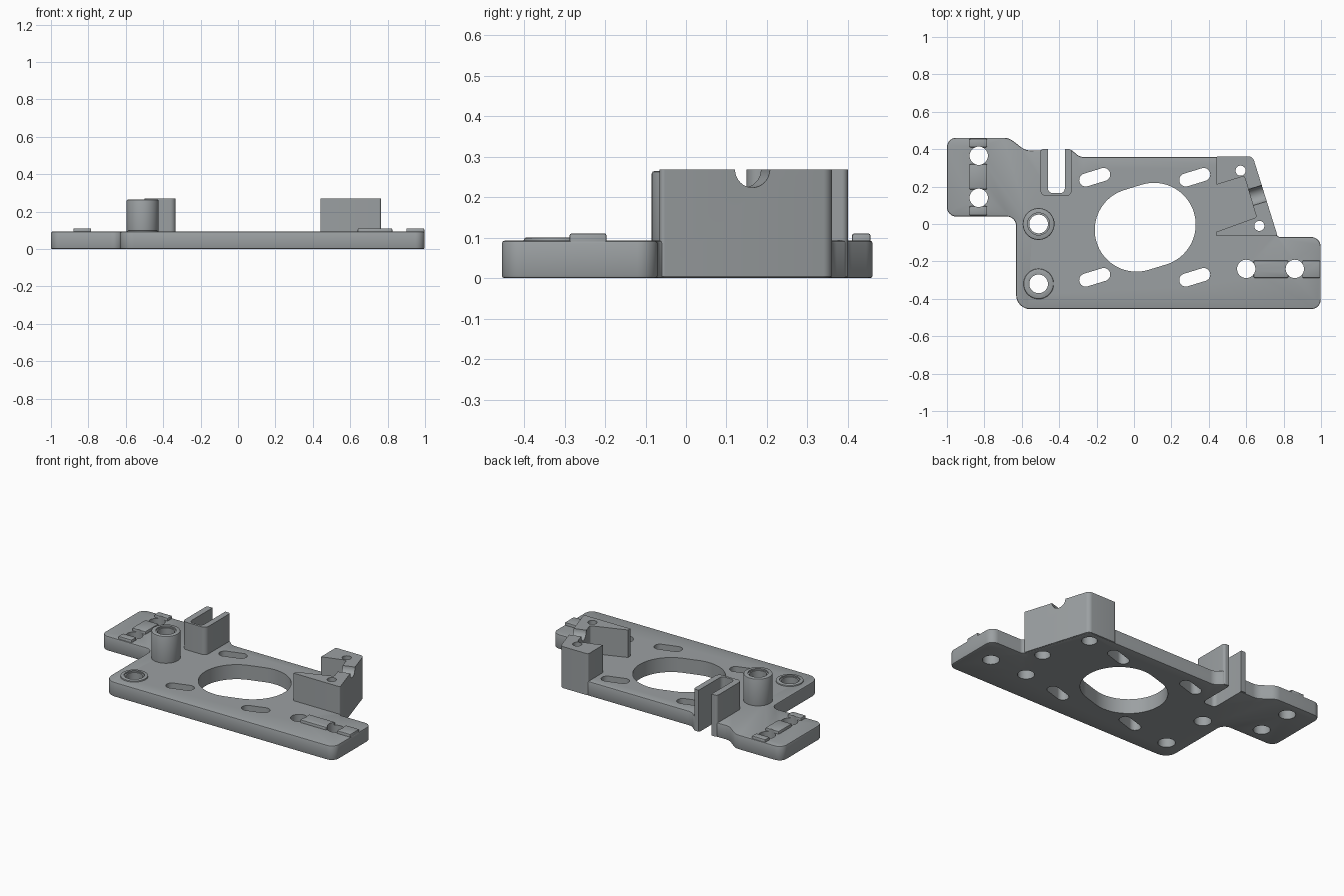
import bpy, bmesh, math
from mathutils import Vector, Matrix

if "Cube" in bpy.data.objects:
    bpy.data.objects.remove(bpy.data.objects["Cube"])

TOP = 0.093                      # plate thickness
HIGH = 0.269                     # height of tall features
TILT = math.radians(17)          # common angle of slots and block
grey = bpy.data.materials.new("grey_plastic")
grey.diffuse_color = (0.33, 0.352, 0.362, 1)
grey.use_nodes = True
grey.node_tree.nodes["Principled BSDF"].inputs["Base Color"].default_value = grey.diffuse_color


def outline(corners, seg=8):
    """Fillet the corners given as (x, y, radius)."""
    pts, n = [], len(corners)
    for i, (x, y, r) in enumerate(corners):
        p = Vector((x, y))
        if r == 0:
            pts.append(p)
            continue
        a = (Vector(corners[i - 1][:2]) - p).normalized()
        b = (Vector(corners[(i + 1) % n][:2]) - p).normalized()
        half = a.angle(b) / 2
        c = p + (a + b).normalized() * r / math.sin(half)
        s = p + a * r / math.tan(half) - c
        e = p + b * r / math.tan(half) - c
        a0 = math.atan2(s.y, s.x)
        d = (math.atan2(e.y, e.x) - a0 + math.pi) % (2 * math.pi) - math.pi
        for k in range(seg + 1):
            t = a0 + d * k / seg
            pts.append(c + Vector((math.cos(t), math.sin(t))) * r)
    return pts


def capsule(x, y, r, h=0.0, seg=24):
    """Circle, or a slot stretched by h along the tilt direction."""
    pts = []
    for sign in (1, -1):
        for k in range(seg + (1 if h else 0)):
            t = -math.pi / 2 + math.pi * k / seg + (0 if sign > 0 else math.pi)
            px, py = sign * h + r * math.cos(t), r * math.sin(t)
            pts.append(Vector((x + px * math.cos(TILT) - py * math.sin(TILT),
                               y + px * math.sin(TILT) + py * math.cos(TILT))))
    return pts


def prism(name, pts, z0, z1):
    bm = bmesh.new()
    face = bm.faces.new([bm.verts.new((p.x, p.y, z0)) for p in pts])
    res = bmesh.ops.extrude_face_region(bm, geom=[face])
    bmesh.ops.translate(bm, vec=(0, 0, z1 - z0),
                        verts=[v for v in res["geom"] if isinstance(v, bmesh.types.BMVert)])
    bmesh.ops.recalc_face_normals(bm, faces=bm.faces[:])
    me = bpy.data.meshes.new(name)
    bm.to_mesh(me)
    bm.free()
    me.materials.append(grey)
    ob = bpy.data.objects.new(name, me)
    bpy.context.collection.objects.link(ob)
    return ob


cutters = []


def cutter(pts, z0=-0.1, z1=0.5):
    ob = prism("cutter", pts, z0, z1)
    ob.hide_render = True
    cutters.append(ob)
    return ob


def finish(ob, cuts=(), bevel=0.0):
    """Bevel, cut, bake and shade one part."""
    if bevel:
        m = ob.modifiers.new("edge", 'BEVEL')
        m.width, m.segments = bevel, 2
        m.limit_method, m.angle_limit = 'ANGLE', math.radians(60)
    for c in cuts:
        m = ob.modifiers.new("cut", 'BOOLEAN')
        m.operation, m.solver, m.object = 'DIFFERENCE', 'EXACT', c
    bpy.context.view_layer.update()
    me = bpy.data.meshes.new_from_object(ob.evaluated_get(bpy.context.evaluated_depsgraph_get()))
    ob.modifiers.clear()
    ob.data = me
    bpy.ops.object.select_all(action='DESELECT')
    ob.select_set(True)
    bpy.context.view_layer.objects.active = ob
    bpy.ops.object.shade_smooth_by_angle(angle=math.radians(30))


def box(x0, x1, y0, y1, r=0.0):
    return outline([(x0, y0, r), (x1, y0, r), (x1, y1, r), (x0, y1, r)])


# Shared holes
post_holes = [cutter(capsule(-0.51, y, 0.05)) for y in (0, -0.32)]
foot_holes = [cutter(capsule(x, y, 0.049)) for x, y in
              ((-0.83, 0.365), (-0.83, 0.14), (0.60, -0.24), (0.86, -0.24))]
screws = ((0.57, 0.285), (0.67, -0.01))
screw_holes = [cutter(capsule(x, y, 0.027)) for x, y in screws]
screw_sinks = [cutter(capsule(x, y, 0.045), -0.1, 0.06) for x, y in screws]
slots = [cutter(capsule(x, y, 0.035, 0.05)) for x in (-0.21, 0.325) for y in (0.25, -0.285)]
centre = cutter(capsule(0.06, -0.0175, 0.223, 0.049, 48))
notch = cutter(outline([(-0.46, 0.165, 0.025), (-0.37, 0.165, 0.025),
                        (-0.37, 0.6, 0), (-0.46, 0.6, 0)]))

# Base plate
plate = prism("base_plate", outline([
    (-0.63, -0.455, 0.075), (0.998, -0.455, 0.05), (0.998, -0.07, 0.05),
    (0.764, -0.07, 0.03), (0.632, 0.358, 0.03), (-0.29, 0.358, 0.06),
    (-0.335, 0.397, 0.03), (-0.58, 0.393, 0.08), (-0.67, 0.461, 0.08),
    (-1.0, 0.461, 0.05), (-1.0, 0.04, 0.05), (-0.63, 0.04, 0.05)]), 0, TOP)
finish(plate, post_holes + foot_holes + screw_holes + screw_sinks + slots + [centre, notch], 0.007)

# Tall and short round posts
for name, y, r, top, hole in (("tall_post", 0, 0.085, 0.265, post_holes[0]),
                              ("short_post", -0.32, 0.081, 0.101, post_holes[1])):
    post = prism(name, capsule(-0.51, y, r), 0.02, top)
    finish(post, [hole, cutter(capsule(-0.51, y, 0.059), top - 0.009, 0.5)], 0.007)

# U-shaped bracket around the notch
bracket = prism("u_bracket", outline([
    (-0.50, 0.15, 0.03), (-0.333, 0.15, 0.03), (-0.333, 0.40, 0.015), (-0.50, 0.40, 0.015)]),
    0.004, HIGH)
finish(bracket, [notch])

# Slanted support block with an angled recess
block = prism("support_block", outline([
    (0.44, -0.065, 0), (0.768, -0.065, 0.01), (0.635, 0.361, 0.03), (0.44, 0.361, 0.01),
    (0.44, 0.21, 0), (0.59, 0.256, 0.012), (0.655, 0.036, 0.012), (0.44, -0.042, 0)]),
    0.004, HIGH)
groove = cutter(capsule(0, 0, 0.045), -0.15, 0.15)
groove.matrix_world = (Matrix.Translation((0.66, 0.153, HIGH)) @ Matrix.Rotation(TILT, 4, 'Z')
                       @ Matrix.Rotation(math.pi / 2, 4, 'Y'))
finish(block, screw_holes + screw_sinks + [groove])

# Raised pads between the foot holes
for y0, y1 in ((0.046, 0.095), (0.185, 0.32), (0.41, 0.456)):
    finish(prism("left_pad", box(-0.88, -0.785, y0, y1), 0.07, 0.111), foot_holes[:2], 0.006)
for x0, x1 in ((0.64, 0.825), (0.90, 0.996)):
    finish(prism("right_pad", box(x0, x1, -0.288, -0.196), 0.07, 0.111), foot_holes[2:], 0.006)

for c in cutters:
    bpy.data.objects.remove(c)
